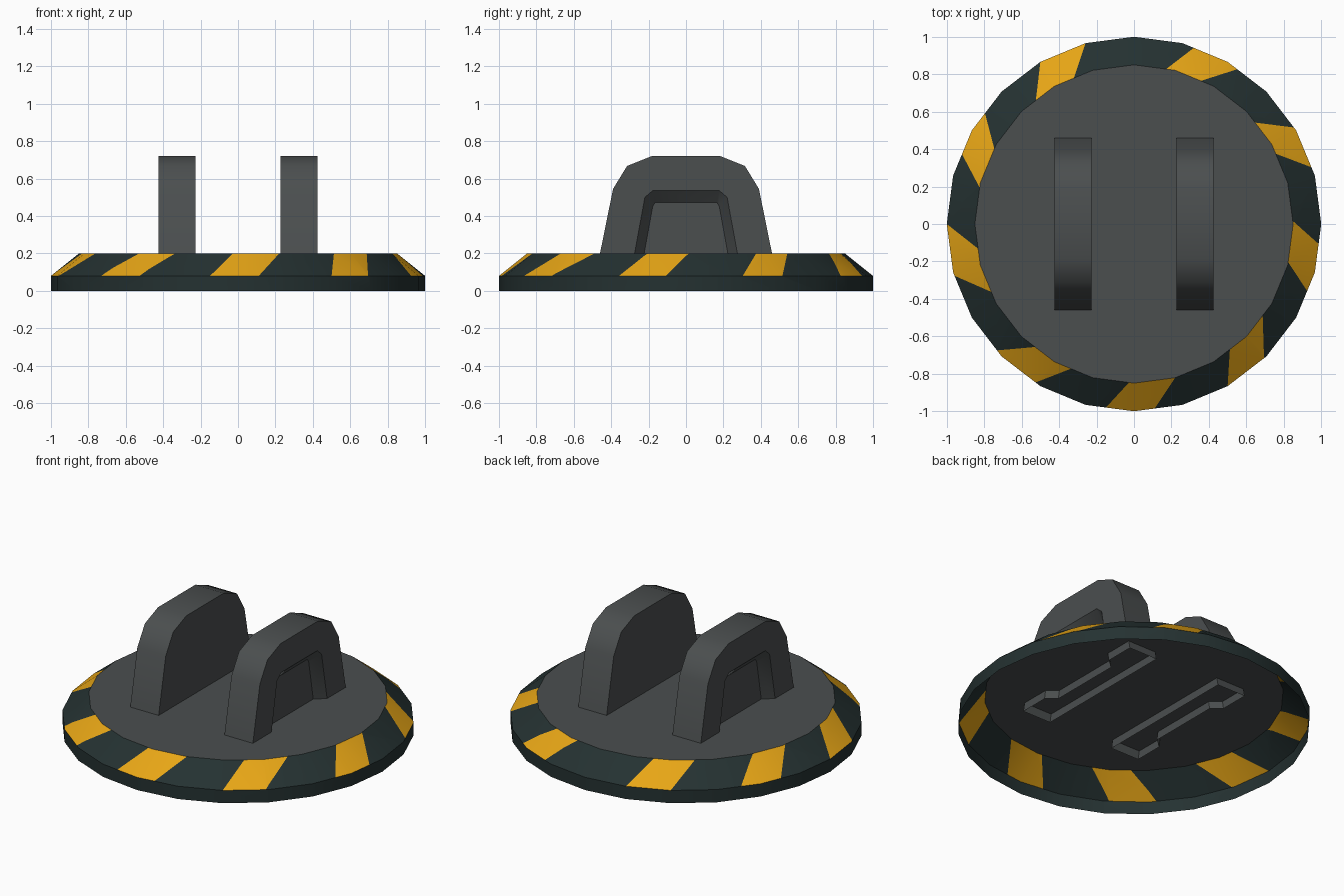
import bpy, bmesh, math
from mathutils import Vector

if "Cube" in bpy.data.objects:
    bpy.data.objects.remove(bpy.data.objects["Cube"])


def material(name, rgb):
    m = bpy.data.materials.new(name)
    m.diffuse_color = (*rgb, 1)
    m.use_nodes = True
    m.node_tree.nodes["Principled BSDF"].inputs["Base Color"].default_value = m.diffuse_color
    return m


grey = material("plate_grey", (0.07, 0.077, 0.078))
dark = material("rim_dark", (0.018, 0.031, 0.031))
orange = material("stripe_orange", (0.80, 0.38, 0.008))


def finish(bm, name, mats, angle):
    bmesh.ops.recalc_face_normals(bm, faces=bm.faces[:])
    me = bpy.data.meshes.new(name)
    bm.to_mesh(me)
    bm.free()
    ob = bpy.data.objects.new(name, me)
    bpy.context.collection.objects.link(ob)
    for m in mats:
        me.materials.append(m)
    bpy.ops.object.select_all(action='DESELECT')
    ob.select_set(True)
    bpy.context.view_layer.objects.active = ob
    bpy.ops.object.shade_smooth_by_angle(angle=math.radians(angle))
    return ob


# Base: thin open shell, vertical wall, striped bevel, flat top
SIDES, R_OUT, R_IN = 24, 1.0, 0.85
# Stripe limits in degrees: outer start, outer end, inner start, inner end
STRIPES = [(-21.5, -6.5, -14, 1), (17.5, 31, 26, 39.5), (56, 71, 64.5, 78),
           (105, 120, 112, 128), (143, 157.5, 151.5, 166.5),
           (180, 196, 188.5, 205), (222.5, 238, 230.7, 246),
           (261, 276, 268, 285), (300, 314, 307, 324)]


def polar(r, deg, z=0.0):
    a = math.radians(deg)
    return Vector((r * math.cos(a), r * math.sin(a), z))


def wrap(d):
    return (d + 180) % 360 - 180


bm = bmesh.new()
rings = [[bm.verts.new(polar(r, i * 360 / SIDES, z)) for i in range(SIDES)]
         for r, z in ((R_OUT, 0), (R_OUT, 0.08), (R_IN, 0.2))]
for a, b in zip(rings, rings[1:]):
    for i in range(SIDES):
        j = (i + 1) % SIDES
        bm.faces.new((a[i], a[j], b[j], b[i]))
bm.faces.new(rings[2])


def bevel_faces():
    return [f for f in bm.faces if 0.1 < f.calc_center_median().z < 0.195
            or (0.2 < f.normal.z < 0.95)]


# Cut the bevel along each stripe edge
bm.normal_update()
for o0, o1, i0, i1 in STRIPES:
    for o, i in ((o0, i0), (o1, i1)):
        p, q = polar(R_OUT, o), polar(R_IN, i)
        no = (q - p).cross(Vector((0, 0, 1))).normalized()
        faces = []
        for f in bevel_faces():
            c = f.calc_center_median()
            if abs(wrap(math.degrees(math.atan2(c.y, c.x)) - (o + i) / 2)) < 22:
                faces.append(f)
        geom = set(faces)
        for f in faces:
            geom.update(f.edges)
            geom.update(f.verts)
        bmesh.ops.bisect_plane(bm, geom=list(geom), dist=1e-5, plane_co=p, plane_no=no)
        bm.normal_update()

# Colour the base: grey top, dark rim, orange stripes
striped = set(bevel_faces())
for f in bm.faces:
    c = f.calc_center_median()
    f.material_index = 1
    if f in striped:
        v = (c.z - 0.08) / 0.12
        t = math.degrees(math.atan2(c.y, c.x))
        for o0, o1, i0, i1 in STRIPES:
            lo, hi = o0 + (i0 - o0) * v, o1 + (i1 - o1) * v
            if abs(wrap(t - (lo + hi) / 2)) < (hi - lo) / 2:
                f.material_index = 2
    elif f.normal.z > 0.95:
        f.material_index = 0
finish(bm, "striped_base", (grey, dark, orange), 35)


# Brackets: extruded profile with a recess in the outer face, open underneath
def both_sides(half):
    return [(-y, z) for y, z in half] + [(y, z) for y, z in reversed(half)]


PROFILE = both_sides([(0.47, 0.15), (0.39, 0.545), (0.315, 0.668), (0.185, 0.72)])
RECESS = both_sides([(0.284, 0.15), (0.22, 0.5), (0.177, 0.537)])
FLOOR = both_sides([(0.233, 0.15), (0.178, 0.452), (0.165, 0.472)])


def bracket(name, side):
    bm = bmesh.new()

    def line(pts, x):
        return [bm.verts.new((side * x, y, z)) for y, z in pts]

    def strip(a, b):
        for k in range(len(a) - 1):
            bm.faces.new((a[k], a[k + 1], b[k + 1], b[k]))

    inner, outer = line(PROFILE, 0.228), line(PROFILE, 0.425)
    rim, floor = line(RECESS, 0.425), line(FLOOR, 0.365)
    bm.faces.new(inner)
    strip(inner, outer)
    bm.faces.new(outer + rim[::-1])
    strip(rim, floor)
    bm.faces.new(floor)
    finish(bm, name, (grey,), 40)


bracket("right_bracket", 1)
bracket("left_bracket", -1)
